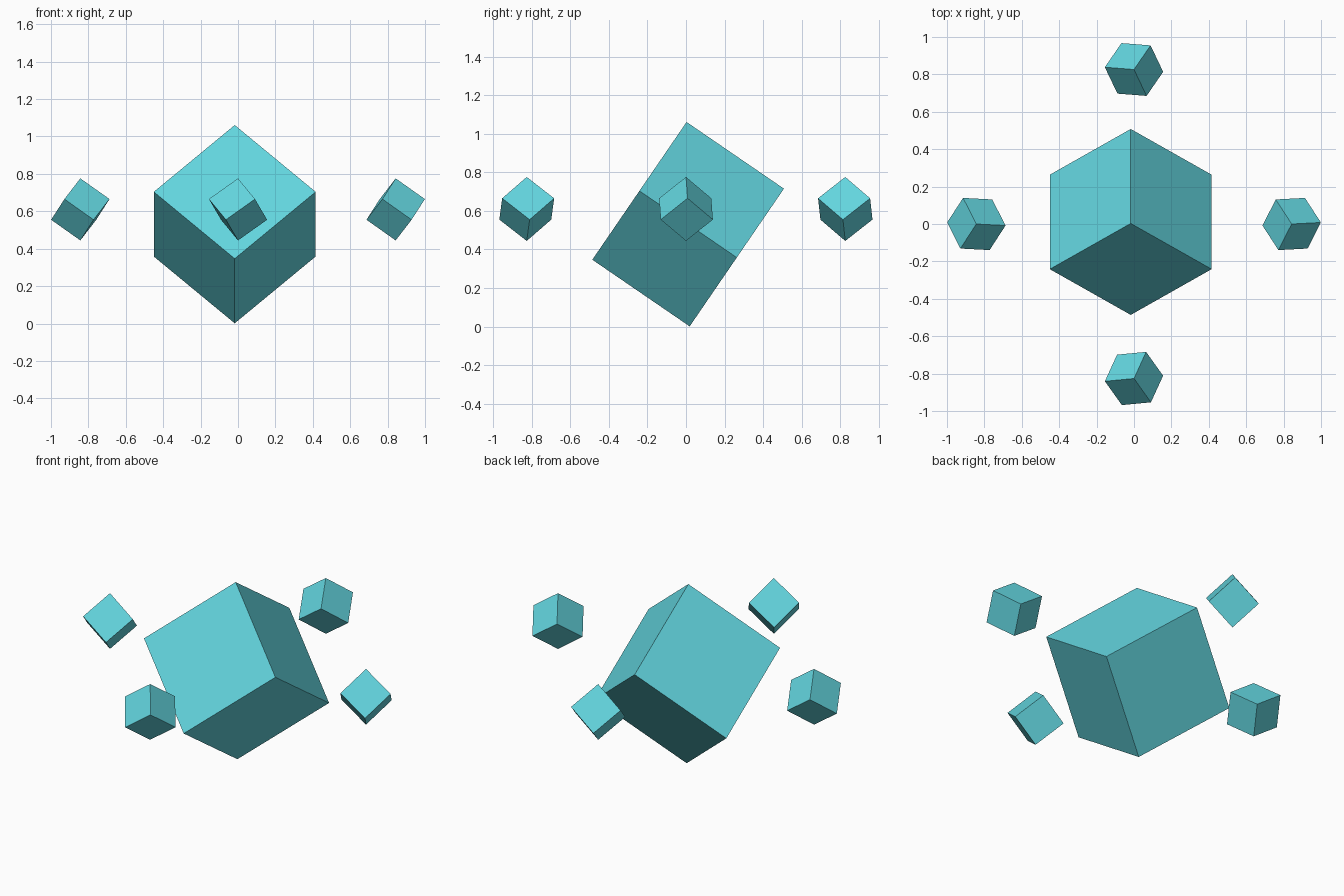
import bpy
from math import radians, sin, cos, sqrt, pi
from mathutils import Matrix, Vector

if "Cube" in bpy.data.objects:
    bpy.data.objects.remove(bpy.data.objects["Cube"])

teal = bpy.data.materials.new("teal")
teal.diffuse_color = (0.125, 0.67, 0.74, 1)
teal.use_nodes = True
teal.node_tree.nodes["Principled BSDF"].inputs["Base Color"].default_value = teal.diffuse_color


def corner_cube(name, side, centre, azimuth, dip):
    """Cube standing on a corner; one upper edge falls by dip towards azimuth."""
    a = Vector((cos(dip), 0, -sin(dip)))
    p = Vector((-sin(dip), 0, -cos(dip)))
    y = Vector((0, 1, 0))
    b, c = (p + y) / sqrt(2), (p - y) / sqrt(2)
    axes = Matrix((a, b, c)).transposed()
    if axes.determinant() < 0:
        axes = Matrix((a, c, b)).transposed()
    rot = Matrix.Rotation(azimuth, 3, 'Z') @ axes
    bpy.ops.mesh.primitive_cube_add(size=side, location=centre, rotation=rot.to_euler())
    ob = bpy.context.object
    ob.name = name
    ob.data.materials.append(teal)
    return ob


# Large central cube balanced on one corner
corner_cube("central_cube", 0.612, (-0.0175, 0.011, 0.531), pi / 2, radians(34.4))

# Four small cubes floating around it
DIP = radians(35.26)
for name, x, y, az in (("right_cube", 0.843, 0, 3), ("left_cube", -0.843, 0, -3),
                       ("front_cube", 0, -0.826, 185.5), ("back_cube", 0, 0.826, 175.5)):
    corner_cube(name, 0.1915, (x, y, 0.61), radians(az), DIP)
